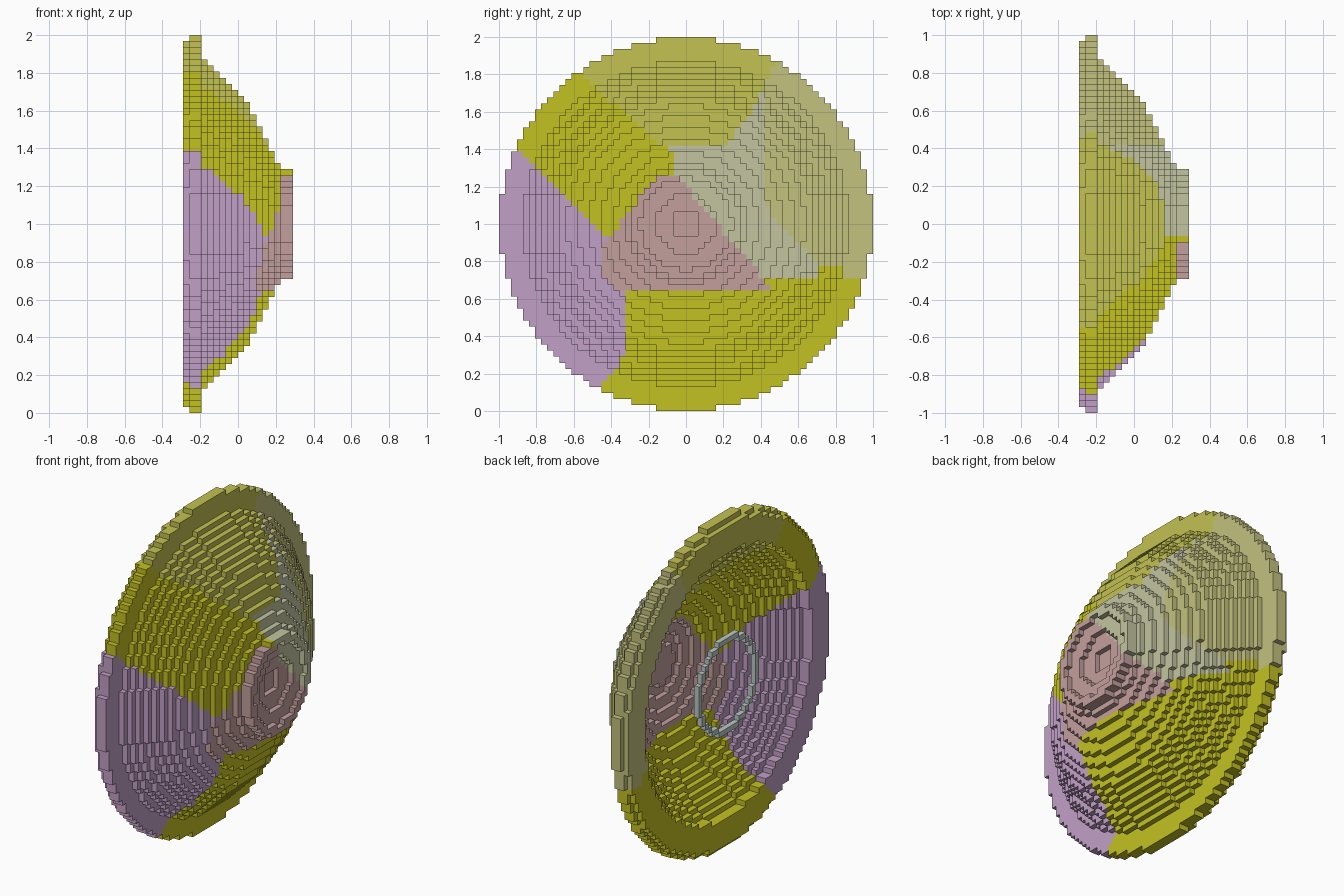
import bpy, bmesh, math

cube = bpy.data.objects.get("Cube")
if cube:
    bpy.data.objects.remove(cube)

HALF = 31                # blocks from the axis to the rim
S = 1 / HALF             # block size
LAYERS = 18              # blocks along the axis


# Materials, one per colour patch
def linear(c):
    c /= 255
    return c / 12.92 if c < 0.04 else ((c + 0.055) / 1.055) ** 2.4


def material(name, rgb):
    m = bpy.data.materials.new(name)
    col = [linear(c) for c in rgb] + [1]
    m.diffuse_color = col
    m.use_nodes = True
    m.node_tree.nodes["Principled BSDF"].inputs["Base Color"].default_value = col
    return m


PALETTE = [material("mustard", (196, 193, 34)),
           material("light olive", (196, 194, 82)),
           material("khaki", (196, 194, 126)),
           material("stone", (196, 197, 160)),
           material("dusty pink", (196, 160, 158)),
           material("lilac", (194, 160, 198)),
           material("pale grey", (188, 202, 198))]
MUSTARD, OLIVE, KHAKI, STONE, PINK, LILAC, GREY = range(7)


# Colour patch seen along the axis; z is measured from the centre
def patch(y, z):
    if (-0.35 < z < 0.25 and y > -0.46 and y + z > -0.72
            and z < 0.22 + 1.32 * (y + 0.19) and z < 0.2 - 1.19 * y):
        return PINK
    if y < -0.32 and z < -0.51 - y and z > -0.7 + 1.3 * (y + 0.32):
        return LILAC
    if z < -0.35 or (y > 0.42 and z < -0.28):
        return MUSTARD
    if y > 0.7 and z < -0.21 - max(0, (y - 0.8) * 1.25):
        return MUSTARD
    if y < -0.07 and z < 0.42 - 0.88 * (y + 0.13):
        return MUSTARD
    if z > 0.42 + max(0, 1.1 * (y - 0.2)) and y < 0.36 + 0.47 * (z - 0.62):
        return OLIVE
    if y < 0.42 + max(0, 0.9 * (0.1 - z)):
        return STONE
    return KHAKI


# Annulus of blocks in one layer
def annulus(layer, inner, outer):
    span = range(-HALF, HALF)
    return {(layer, j, k) for j in span for k in span
            if inner <= math.hypot(j + 0.5, k + 0.5) < outer}


# Rim flange
flange = annulus(0, 25, 30.2) | annulus(1, 25, 30.9) | annulus(2, 24, 30.9)

# Curved cone shell: outer radius per layer, the inside follows two layers on
outer = [27, 26, 25, 24, 23, 22, 21, 19.7, 18, 16, 14, 12, 10]
cone = set()
for n in range(11):
    cone |= annulus(n + 3, outer[n + 2] - 2, outer[n])

# Neck, short tube and the stepped dome inside it
hub = (annulus(14, 6, 12) | annulus(14, 0, 3.7) | annulus(15, 2.5, 10)
       | annulus(16, 4.8, 9.1) | annulus(17, 7.6, 9.1))

# Thin ring in the open mouth
ring = annulus(0, 8, 9.1)

everything = flange | cone | hub | ring


# Mesh of the exposed block faces
def build(name, blocks, fixed=None):
    bm = bmesh.new()
    verts = {}

    def vert(p):
        if p not in verts:
            x, y, z = p
            verts[p] = bm.verts.new(((x - LAYERS / 2) * S, y * S, z * S + 1))
        return verts[p]

    for b in sorted(blocks):
        index = patch((b[1] + 0.5) * S, (b[2] + 0.5) * S) if fixed is None else fixed
        for axis in range(3):
            u, v = (axis + 1) % 3, (axis + 2) % 3
            for side in (0, 1):
                near = list(b)
                near[axis] += 2 * side - 1
                if tuple(near) in everything:
                    continue
                corners = []
                for du, dv in ((0, 0), (1, 0), (1, 1), (0, 1)):
                    p = list(b)
                    p[axis] += side
                    p[u] += du
                    p[v] += dv
                    corners.append(vert(tuple(p)))
                if not side:
                    corners.reverse()
                bm.faces.new(corners).material_index = index
    me = bpy.data.meshes.new(name)
    bm.to_mesh(me)
    bm.free()
    for m in PALETTE:
        me.materials.append(m)
    bpy.context.collection.objects.link(bpy.data.objects.new(name, me))


build("rim_flange", flange)
build("cone_shell", cone)
build("centre_hub", hub)
build("mouth_ring", ring, GREY)
